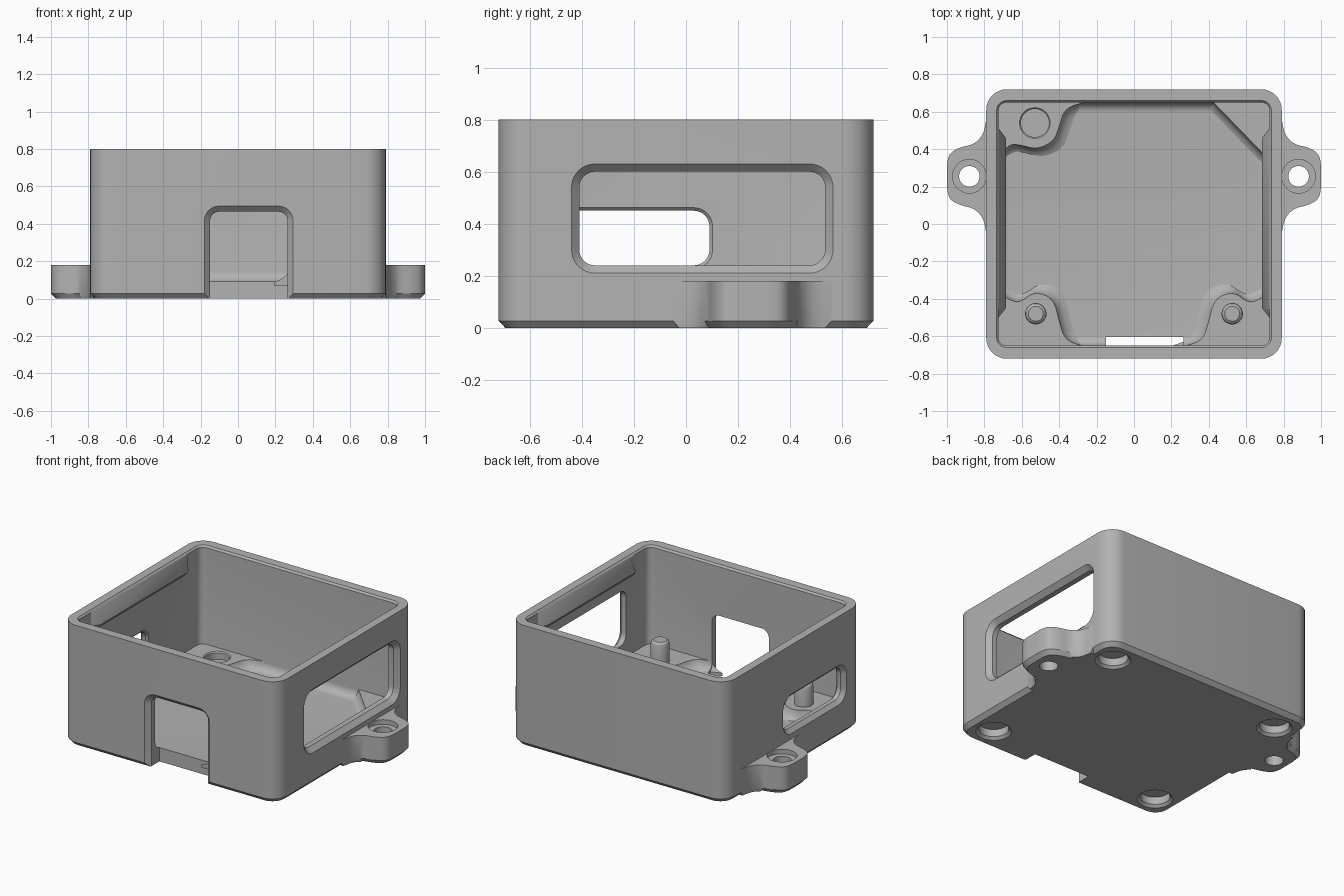
import bpy, bmesh
from math import sin, cos, pi
from mathutils import Vector

if "Cube" in bpy.data.objects:
    bpy.data.objects.remove(bpy.data.objects["Cube"], do_unlink=True)

grey = bpy.data.materials.new("plain grey")
grey.use_nodes = True
COLOUR = (0.45, 0.45, 0.45, 1)
grey.diffuse_color = COLOUR
grey.node_tree.nodes["Principled BSDF"].inputs["Base Color"].default_value = COLOUR


def loft(name, rings):
    """Skin closed rings of equal point count and cap both ends."""
    bm = bmesh.new()
    loops = [[bm.verts.new(p) for p in ring] for ring in rings]
    n = len(loops[0])
    for a, b in zip(loops, loops[1:]):
        for i in range(n):
            j = (i + 1) % n
            bm.faces.new((a[i], a[j], b[j], b[i]))
    bm.faces.new(loops[0])
    bm.faces.new(loops[-1])
    bmesh.ops.recalc_face_normals(bm, faces=bm.faces)
    mesh = bpy.data.meshes.new(name)
    bm.to_mesh(mesh)
    bm.free()
    mesh.materials.append(grey)
    obj = bpy.data.objects.new(name, mesh)
    bpy.context.collection.objects.link(obj)
    return obj


def round_rect(u0, u1, v0, v1, r, grow=0, seg=8):
    u0, u1, v0, v1, r = u0 - grow, u1 + grow, v0 - grow, v1 + grow, max(r + grow, 0.004)
    corners = [(u1 - r, v1 - r), (u0 + r, v1 - r), (u0 + r, v0 + r), (u1 - r, v0 + r)]
    return [(cu + r * cos((k + i / seg) * pi / 2), cv + r * sin((k + i / seg) * pi / 2))
            for k, (cu, cv) in enumerate(corners) for i in range(seg + 1)]


def at_z(points, z):
    return [(x, y, z) for x, y in points]


def lathe(name, cx, cy, steps, n=40):
    """Round part from (radius, height) steps."""
    return loft(name, [[(cx + r * cos(2 * pi * i / n), cy + r * sin(2 * pi * i / n), z)
                        for i in range(n)] for r, z in steps])


def activate(obj):
    bpy.ops.object.select_all(action='DESELECT')
    obj.select_set(True)
    bpy.context.view_layer.objects.active = obj


def cut(obj, cutters):
    activate(obj)
    for c in cutters:
        c.hide_render = True
        mod = obj.modifiers.new("cut", 'BOOLEAN')
        mod.operation, mod.solver, mod.object = 'DIFFERENCE', 'EXACT', c
        bpy.ops.object.modifier_apply(modifier=mod.name)
        bpy.data.objects.remove(c, do_unlink=True)


def smooth_curve(points, passes=2):
    """Corner cutting on an open path, ends kept."""
    for _ in range(passes):
        out = [points[0]]
        for a, b in zip(points, points[1:]):
            a, b = Vector(a), Vector(b)
            out += [a.lerp(b, 0.25), a.lerp(b, 0.75)]
        points = out + [points[-1]]
    return [tuple(p) for p in points]


parts = []

# Case shell with a chamfered base
outer = (-0.79, 0.79, -0.72, 0.72, 0.11)
case = loft("case_shell", [at_z(round_rect(*outer, grow=g), z)
                           for z, g in ((0, -0.025), (0.027, 0), (0.8, 0))])
parts.append(case)

# Cavity with a rounded floor edge and a small lip chamfer
inner = (-0.725, 0.725, -0.65, 0.65, 0.045)
FILLET, FLOOR = 0.055, 0.09
rings = []
for i in range(7):
    a = i / 6 * pi / 2
    rings.append(at_z(round_rect(*inner, grow=-FILLET * (1 - sin(a))), FLOOR + FILLET * (1 - cos(a))))
rings += [at_z(round_rect(*inner, grow=g), z) for z, g in ((0.788, 0), (0.8, 0.01), (0.9, 0.01))]
cutters = [loft("cavity_cutter", rings)]

# Side windows with chamfered rims
def window(name, rect, steps):
    return loft(name, [[(x, u, v) for u, v in round_rect(*rect, grow=g)] for x, g in steps])

cutters.append(window("right_window_cutter", (-0.41, 0.535, 0.24, 0.6, 0.06),
                      ((0.6, 0), (0.76, 0), (0.79, 0.03), (0.85, 0.03))))
cutters.append(window("left_window_cutter", (-0.52, 0.09, 0.24, 0.45, 0.06),
                      ((-0.6, 0.012), (-0.725, 0.012), (-0.737, 0), (-0.765, 0), (-0.79, 0.025), (-0.85, 0.025))))

# Front cable slot, open at the bottom
cutters.append(loft("slot_cutter", [[(u, y, v) for u, v in round_rect(-0.15, 0.265, -0.3, 0.465, 0.05, grow=g)]
                                    for y, g in ((-0.605, 0), (-0.69, 0), (-0.72, 0.03), (-0.8, 0.03))]))

# Round foot recesses under the corners
for sx in (-1, 1):
    for sy in (-1, 1):
        cutters.append(lathe("foot_cutter", sx * 0.63, sy * 0.555,
                             ((0.107, -0.05), (0.107, 0), (0.09, 0.016), (0.09, 0.065))))
cut(case, cutters)

# Mounting ears with counterbored screw holes
half = [(1.0, 0.255), (1.0, 0.33), (0.985, 0.38), (0.93, 0.41), (0.86, 0.425), (0.82, 0.46), (0.8, 0.5), (0.79, 0.56)]
upper = smooth_curve(half)
outline = upper + [(0.75, 0.56), (0.75, -0.05)] + [(x, 0.51 - y) for x, y in reversed(upper[1:])]
for side, sx in (("right", 1), ("left", -1)):
    def ear_ring(z, inset):
        return [(sx * (x - inset * (x > 0.85)), 0.255 + (y - 0.255) * (1 - inset * 3), z) for x, y in outline]
    ear = loft(side + "_mounting_ear", [ear_ring(0, 0.025), ear_ring(0.027, 0), ear_ring(0.18, 0)])
    cut(ear, [lathe("ear_hole_cutter", sx * 0.88, 0.255,
                    ((0.055, -0.1), (0.055, 0.15), (0.09, 0.15), (0.09, 0.3)))])
    parts.append(ear)

# Raised corner platforms with flared sides
def platform(name, edge, sx, sy):
    """Edge runs from the side wall to the end wall, as seen in the +x +y corner."""
    corner = Vector((0.73, 0.655))
    top = edge + [tuple(corner)]
    rings = []
    for z, s in ((0.07, 1.17), (0.09, 1.17), (0.1, 1.1), (0.12, 1.04), (0.138, 1.01), (0.15, 1.0)):
        pts = [corner + (Vector(p) - corner) * s for p in top]
        rings.append([(sx * p.x, sy * p.y, z) for p in pts])
    obj = loft(name, rings)
    parts.append(obj)
    return obj

boss = smooth_curve([(0.73, 0.36), (0.66, 0.41), (0.61, 0.42), (0.53, 0.36), (0.43, 0.40),
                     (0.40, 0.52), (0.37, 0.62), (0.27, 0.655)])
back_boss = smooth_curve([(0.73, 0.36), (0.66, 0.43), (0.6, 0.42), (0.52, 0.4), (0.43, 0.44),
                          (0.40, 0.52), (0.37, 0.62), (0.25, 0.655)])
platform("front_left_platform", boss, -1, -1)
platform("front_right_platform", boss, 1, -1)
platform("back_right_platform", [(0.73, 0.335), (0.42, 0.655)], 1, 1)
cut(platform("back_left_platform", back_boss, -1, 1),
    [lathe("socket_cutter", -0.53, 0.54, ((0.075, 0.1), (0.075, 0.143), (0.083, 0.151), (0.083, 0.3)))])

# Locating pins and lid rails on both sides
for side, sx in (("right", 1), ("left", -1)):
    parts.append(lathe(side + "_locating_pin", sx * 0.525, -0.48,
                       ((0.057, 0.12), (0.057, 0.265), (0.052, 0.28), (0.04, 0.29))))
    parts.append(loft(side + "_lid_rail", [
        [(sx * 0.745, y, 0.655), (sx * 0.73, y, 0.655), (sx * x, y, 0.7), (sx * x, y, 0.71),
         (sx * 0.725, y, 0.788), (sx * 0.745, y, 0.788)]
        for y, x in ((-0.5, 0.724), (-0.45, 0.685), (0.46, 0.685), (0.51, 0.724))]))

for obj in parts:
    activate(obj)
    bpy.ops.object.shade_smooth_by_angle(angle=0.55)
